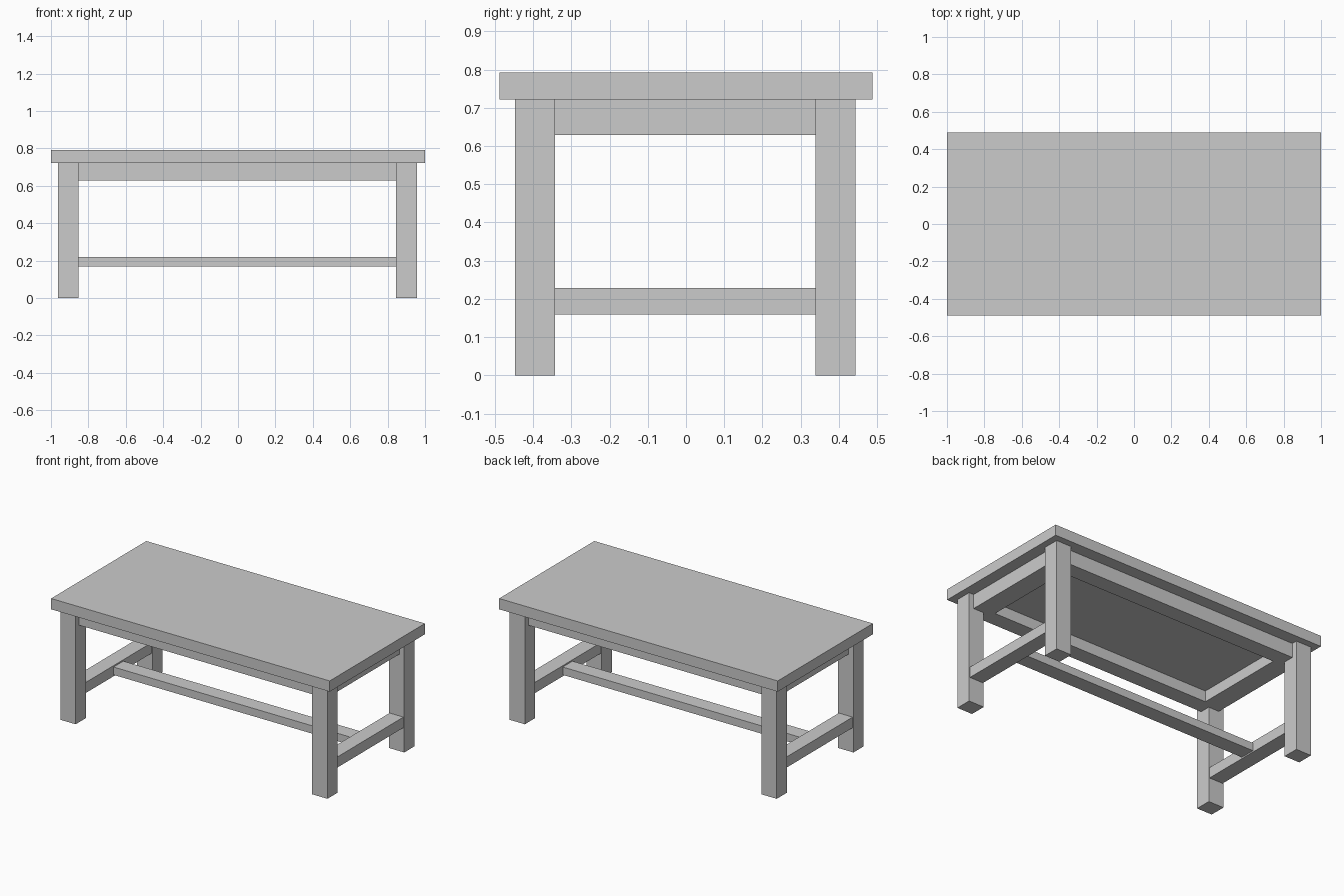
import bpy

if "Cube" in bpy.data.objects:
    bpy.data.objects.remove(bpy.data.objects["Cube"])

CX, CY = -0.003, -0.002   # frame sits very slightly off the top's centre
UNDER = 0.722             # underside of the top


def box(name, x, y, z):
    """Box from (min, max) ranges on each axis."""
    bpy.ops.mesh.primitive_cube_add(size=1)
    ob = bpy.context.object
    ob.name = name
    ob.location = [(a + b) / 2 for a, b in (x, y, z)]
    ob.scale = [b - a for a, b in (x, y, z)]
    bpy.ops.object.transform_apply(location=True, rotation=False, scale=True)
    return ob


def span(centre, sign, inner, outer):
    """Range between two distances from the centre, on one side of it."""
    return sorted((centre + sign * inner, centre + sign * outer))


# Table top
box("table_top", (-1, 1), (-0.488, 0.488), (UNDER, 0.792))

# Square legs
for sx, side in ((-1, "left"), (1, "right")):
    for sy, end in ((-1, "front"), (1, "back")):
        box(f"{end}_{side}_leg", span(CX, sx, 0.849, 0.959),
            span(CY, sy, 0.341, 0.446), (0, UNDER))

# Apron rails under the top, set back from the leg faces
APRON_Z = (0.629, UNDER)
for sy, end in ((-1, "front"), (1, "back")):
    box(f"{end}_apron", (CX - 0.849, CX + 0.849), span(CY, sy, 0.305, 0.41), APRON_Z)
for sx, side in ((-1, "left"), (1, "right")):
    box(f"{side}_apron", span(CX, sx, 0.793, 0.925), (CY - 0.341, CY + 0.341), APRON_Z)

# Panel closing the space inside the apron
box("under_panel", (CX - 0.8, CX + 0.8), (CY - 0.31, CY + 0.31), (0.7, UNDER))

# Side stretchers between each pair of legs
for sx, side in ((-1, "left"), (1, "right")):
    box(f"{side}_stretcher", span(CX, sx, 0.854, 0.953),
        (CY - 0.341, CY + 0.341), (0.159, 0.228))

# Long centre stretcher
box("centre_stretcher", (CX - 0.854, CX + 0.854), (CY - 0.05, CY + 0.05), (0.168, 0.219))
